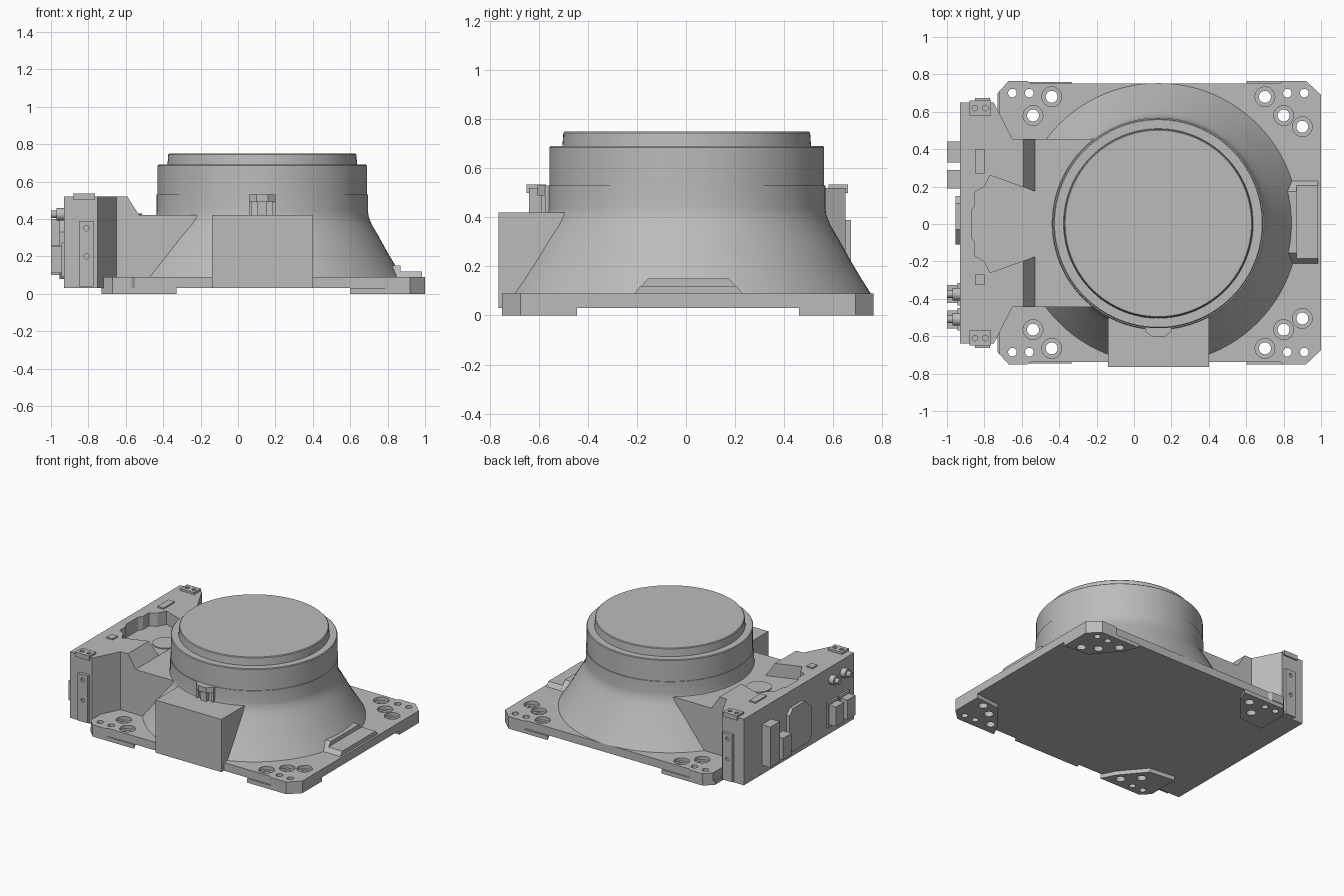
import bpy, bmesh, math

if "Cube" in bpy.data.objects:
    bpy.data.objects.remove(bpy.data.objects["Cube"])

grey = bpy.data.materials.new("machined_grey")
grey.use_nodes = True
grey.diffuse_color = (0.5, 0.5, 0.5, 1)
grey.node_tree.nodes["Principled BSDF"].inputs["Base Color"].default_value = (0.5, 0.5, 0.5, 1)


def finish(name, bm):
    bmesh.ops.recalc_face_normals(bm, faces=bm.faces)
    mesh = bpy.data.meshes.new(name)
    bm.to_mesh(mesh)
    bm.free()
    mesh.materials.append(grey)
    obj = bpy.data.objects.new(name, mesh)
    bpy.context.collection.objects.link(obj)
    return obj


def add_prism(bm, pts, lo, hi, axis="z"):
    """Extrude a closed outline from lo to hi along an axis."""
    place = {"z": lambda u, v, w: (u, v, w),
             "y": lambda u, v, w: (u, w, v),
             "x": lambda u, v, w: (w, u, v)}[axis]
    a = [bm.verts.new(place(u, v, lo)) for u, v in pts]
    b = [bm.verts.new(place(u, v, hi)) for u, v in pts]
    bm.faces.new(a)
    bm.faces.new(b[::-1])
    for i in range(len(a)):
        j = (i + 1) % len(a)
        bm.faces.new((a[i], b[i], b[j], a[j]))


def prism(name, pts, lo, hi, axis="z"):
    bm = bmesh.new()
    add_prism(bm, pts, lo, hi, axis)
    return finish(name, bm)


def box(name, x0, x1, y0, y1, z0, z1):
    return prism(name, [(x0, y0), (x1, y0), (x1, y1), (x0, y1)], z0, z1)


def ring(u, v, r, n=32):
    return [(u + r * math.cos(2 * math.pi * i / n), v + r * math.sin(2 * math.pi * i / n))
            for i in range(n)]


def holes(spots, lo, hi, axis="z"):
    """One cutter made of many cylinders, each spot being (u, v, radius)."""
    bm = bmesh.new()
    for u, v, r in spots:
        add_prism(bm, ring(u, v, r, 24), lo, hi, axis)
    return finish("hole_cutter", bm)


def cut(obj, *cutters):
    for c in cutters:
        c.hide_render = True
        mod = obj.modifiers.new("cut", "BOOLEAN")
        mod.operation, mod.solver, mod.object = "DIFFERENCE", "EXACT", c
    bpy.context.view_layer.update()
    dg = bpy.context.evaluated_depsgraph_get()
    mesh = bpy.data.meshes.new_from_object(obj.evaluated_get(dg))
    obj.modifiers.clear()
    obj.data = mesh


def smooth(obj):
    bpy.ops.object.select_all(action="DESELECT")
    obj.select_set(True)
    bpy.context.view_layer.objects.active = obj
    bpy.ops.object.shade_smooth_by_angle(angle=math.radians(25))


def flip(pts, shift=0.015):
    return [(x, shift - y) for x, y in reversed(pts)]


# Base plate and corner feet with mounting holes
big = [(-0.44, 0.68), (-0.54, 0.58), (0.70, 0.68), (0.80, 0.58), (0.90, 0.52)]
small = [(-0.65, 0.70), (-0.56, 0.70), (0.82, 0.70), (0.91, 0.70)]
big += flip(big)
small += flip(small)
through = holes([(x, y, 0.032) for x, y in big] + [(x, y, 0.023) for x, y in small], -0.1, 0.2)
bores = holes([(x, y, 0.053) for x, y in big], 0.065, 0.2)

edge = [(1, 0.69), (0.92, 0.765), (0.80, 0.765), (0.78, 0.752),
        (-0.55, 0.752), (-0.57, 0.765), (-0.67, 0.765), (-0.72, 0.71)]
plate = prism("base_plate", edge + flip(edge), 0.03, 0.09)
cut(plate, through, bores)

left_foot = [(-0.73, 0.70), (-0.67, 0.76), (-0.33, 0.76), (-0.38, 0.66), (-0.53, 0.48), (-0.73, 0.46)]
right_foot = [(1, 0.69), (0.92, 0.765), (0.60, 0.765), (0.65, 0.66), (0.80, 0.48), (1, 0.46)]
for side, foot in (("right", left_foot), ("left", right_foot)):
    for end, pts in (("back", foot), ("front", flip(foot))):
        cut(prism(f"{end}_{side}_foot", pts, 0, 0.03), through)

# Flared round body with neck, collar and cap
profile = [(0, 0.08), (0.75, 0.08), (0.75, 0.09), (0.712, 0.15), (0.67, 0.22), (0.62, 0.31),
           (0.585, 0.37), (0.569, 0.41), (0.565, 0.44), (0.565, 0.53), (0.56, 0.53),
           (0.56, 0.685), (0.555, 0.69), (0.507, 0.69), (0.503, 0.745), (0.498, 0.75), (0, 0.75)]
bm = bmesh.new()
verts = [bm.verts.new((r, 0, z)) for r, z in profile]
edges = [bm.edges.new(pair) for pair in zip(verts, verts[1:])]
bmesh.ops.spin(bm, geom=verts + edges, cent=(0, 0, 0), axis=(0, 0, 1),
               angle=2 * math.pi, steps=96, use_duplicate=False)
bmesh.ops.remove_doubles(bm, verts=bm.verts, dist=0.0001)
body = finish("flared_body", bm)
body.location = (0.13, 0.003, 0)
smooth(body)

# Front block and the key above it
box("front_block", -0.14, 0.40, -0.765, -0.2, 0.03, 0.42)
prism("key_head", [(0.06, -0.5), (0.06, -0.575), (0.10, -0.605), (0.16, -0.605),
                   (0.20, -0.575), (0.20, -0.5)], 0.49, 0.53)
box("key_stem", 0.105, 0.155, -0.59, -0.5, 0.41, 0.50)
for x in (0.06, 0.185):
    box("key_side", x, x + 0.015, -0.575, -0.5, 0.41, 0.50)

# Stepped pad on the left edge of the plate
for name, x0, x1, top, half in (("inner_pad", 0.7, 0.87, 0.15, 0.165), ("outer_pad", 0.87, 0.985, 0.12, 0.195)):
    prism(name, [(-0.22, 0.08), (0.24, 0.08), (0.23, 0.09), (half + 0.01, top),
                 (0.01 - half, top), (-0.21, 0.09)], x0, x1, "x")

# Housing: wide end tower, then a stepped block running into the round body
recess_side = [(-0.45, 0.15), (-0.53, 0.175), (-0.77, 0.26), (-0.80, 0.20), (-0.85, 0.17),
               (-0.85, 0.10), (-0.87, 0.07)]
recess = prism("recess_cutter", recess_side + flip(recess_side, 0), 0.421, 0.7)
tower = prism("end_tower", [(-0.93, -0.64), (-0.75, -0.64), (-0.65, -0.445), (-0.65, 0.455),
                            (-0.75, 0.65), (-0.93, 0.65)], 0.03, 0.52)
housing = prism("stepped_housing", [(-0.65, 0.05), (-0.65, 0.52), (-0.592, 0.52), (-0.528, 0.42),
                                    (0, 0.42), (0, 0.05)], -0.445, 0.455, "y")
cut(tower, recess)
cut(housing, recess)
disc = prism("recess_disc", ring(-0.60, 0.005, 0.087, 48), 0.41, 0.428)
smooth(disc)
box("long_top_pad", -0.85, -0.80, 0.27, 0.40, 0.51, 0.53)
box("short_top_pad", -0.85, -0.80, -0.325, -0.27, 0.51, 0.53)

# Corner brackets and side strips with screw holes
for name, s in (("back", 1), ("front", -1)):
    c = 0.005
    lo, hi = sorted((c + s * 0.575, c + s * 0.655))
    bracket = box(name + "_bracket", -0.88, -0.765, lo, hi, 0.50, 0.535)
    cut(bracket, holes([(x, c + s * 0.615, 0.015) for x in (-0.85, -0.795)], 0.525, 0.6))
    lo, hi = sorted((c + s * 0.63, c + s * 0.668))
    strip = box(name + "_strip", -0.85, -0.77, lo, hi, 0.04, 0.39)
    lo, hi = sorted((c + s * 0.655, c + s * 0.8))
    cut(strip, holes([(-0.81, z, 0.014) for z in (0.20, 0.35)], lo, hi, "y"))

# Sockets, cover plate and knobs on the end face
box("tall_socket", -1.0, -0.92, 0.33, 0.44, 0.10, 0.40)
box("low_socket", -1.0, -0.92, 0.19, 0.29, 0.10, 0.26)
prism("cover_plate", [(-0.11, 0.12), (-0.08, 0.08), (0.11, 0.08), (0.15, 0.12), (0.15, 0.36),
                      (0.11, 0.40), (-0.03, 0.40), (-0.11, 0.33)], -0.955, -0.92, "x")
for y in (-0.375, -0.51):
    box("port", -1.0, -0.92, y - 0.048, y + 0.048, 0.11, 0.255)
    box("port_flange", -0.945, -0.92, y - 0.06, y + 0.06, 0.09, 0.275)
    smooth(prism("knob", ring(y, 0.425, 0.034, 24), -0.97, -0.92, "x"))
    smooth(prism("knob_tip", ring(y, 0.425, 0.02, 24), -1.0, -0.96, "x"))

# Remove the finished cutters
for obj in list(bpy.data.objects):
    if "_cutter" in obj.name:
        bpy.data.objects.remove(obj)
